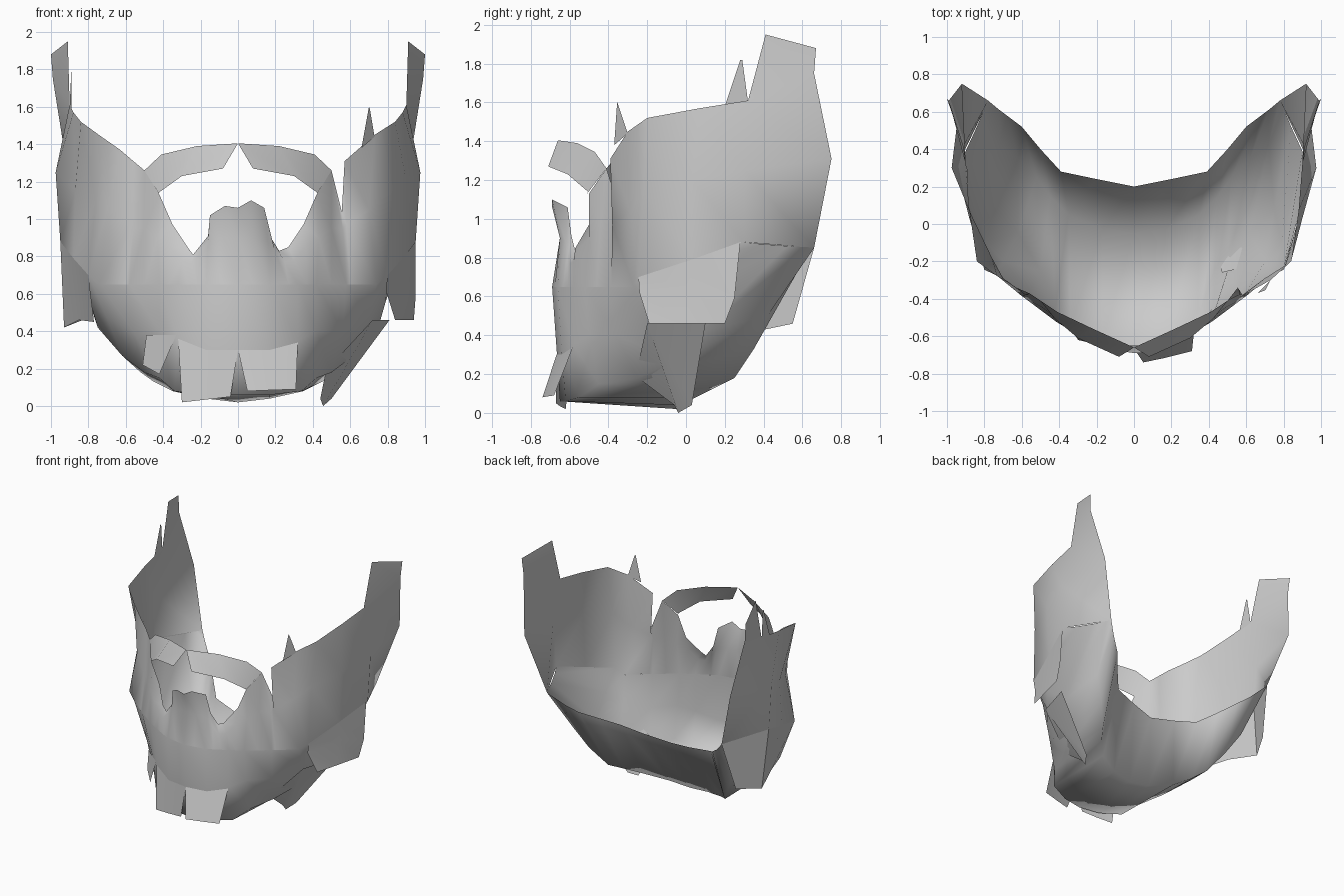
import bpy, bmesh


def flip(pts):
    return [(-x, y, z) for x, y, z in pts]


def both(half):
    """Half profile starting on the centre line -> full profile."""
    return flip(half[:0:-1]) + half


def sheet(name, *grids):
    """Thin smooth surface lofted through one or more grids of points, welded."""
    bm = bmesh.new()
    for rows in grids:
        g = [[bm.verts.new(p) for p in r] for r in rows]
        for a, b in zip(g, g[1:]):
            for i in range(len(a) - 1):
                bm.faces.new((a[i], b[i], b[i + 1], a[i + 1]))
    bmesh.ops.remove_doubles(bm, verts=bm.verts, dist=0.001)
    bmesh.ops.recalc_face_normals(bm, faces=bm.faces)
    me = bpy.data.meshes.new(name)
    bm.to_mesh(me)
    bm.free()
    ob = bpy.data.objects.new(name, me)
    bpy.context.collection.objects.link(ob)
    bpy.ops.object.select_all(action='DESELECT')
    bpy.context.view_layer.objects.active = ob
    ob.select_set(True)
    bpy.ops.object.shade_smooth_by_angle(angle=2.4)
    return ob


# Jaw and neck: from cheek fold, under the chin, up to the rear rim
fold = [(0, -.69, .65), (.17, -.66, .65), (.32, -.58, .65), (.42, -.52, .65),
        (.58, -.4, .65), (.74, -.27, .65), (.8, -.245, .7), (.95, .3, .88)]
lower = [(0, -.665, .3), (.17, -.64, .3), (.32, -.58, .35), (.42, -.5, .4),
         (.56, -.36, .4), (.7, -.2, .47), (.79, -.1, .56), (.9, .39, .87)]
edge = [(0, -.65, .06), (.17, -.62, .06), (.34, -.55, .08), (.42, -.45, .15),
        (.5, -.25, .18), (.62, -.05, .27), (.75, .08, .42), (.84, .52, .86)]
under = [(0, -.05, .02), (.17, -.03, .04), (.35, .05, .08), (.45, .15, .13),
         (.52, .25, .18), (.62, .35, .33), (.72, .42, .5), (.8, .62, .855)]
rim = [(0, .2, .48), (.2, .24, .51), (.39, .28, .55), (.5, .4, .62),
       (.6, .52, .69), (.68, .58, .75), (.72, .61, .79), (.78, .66, .85)]
jaw = [both(r) for r in (fold, lower, edge, under, rim)]

# Chin patch below the lip
top = [(-.27, -.57, .85), (-.24, -.57, .81), (-.16, -.6, .91), (-.15, -.62, 1.02),
       (0, -.69, 1.06), (.07, -.69, 1.1), (.14, -.61, 1.06), (.17, -.59, .91), (.22, -.57, .83), (.27, -.57, .85)]
top.insert(4, (-.07, -.68, 1.07))
inner = [(0, -.65, .9), (.08, -.65, .9), (.16, -.62, .88), (.2, -.61, .82), (.25, -.6, .77), (.3, -.58, .78)]
base = [(0, -.69, .65), (.08, -.676, .65), (.17, -.66, .65), (.22, -.634, .65), (.27, -.607, .65), (.32, -.58, .65)]
chin = [top, both(inner), both(base)]

# Cheeks, notched on the right side only
front = [(.27, -.57, .85), (.35, -.5, .97), (.42, -.5, 1.13), (.5, -.41, 1.26)]
end = [(.84, -.2, 1.52)]
mid = [(.3, -.58, .78), (.36, -.55, .85), (.43, -.5, .9), (.5, -.44, .95),
       (.56, -.38, .95), (.58, -.38, .97), (.7, -.29, 1.05)]
low = [(.32, -.58, .65), (.37, -.55, .65), (.42, -.52, .65), (.5, -.46, .65),
       (.58, -.4, .65), (.6, -.385, .65), (.74, -.27, .65), (.8, -.245, .7)]
notch = [(.555, -.34, 1.04), (.57, -.39, 1.31), (.73, -.3, 1.45)]
plain = [(.56, -.37, 1.31), (.63, -.34, 1.37), (.73, -.28, 1.44)]
mid_right, mid_left = (.81, -.22, 1.15), (.76, -.18, 1.1)
cheeks = [[front + notch + end, mid + [mid_right], low],
          [flip(front + plain + end), flip(mid + [mid_left]), flip(low)]]

# Sideburns (the left one is dented) with upright ear tabs
panels = []
for f, m, belly in ((list, mid_right, (.9, .03, 1.2)), (flip, mid_left, (.87, .05, 1.15))):
    panels.append([
        f([(.84, -.2, 1.52), (.88, .07, 1.57), (.9, .32, 1.61), (.99, .66, 1.75)]),
        f([m, belly, (.975, .3, 1.25), (.92, .75, 1.31)]),
        f([(.8, -.245, .7), (.88, .03, .79), (.95, .3, .88), (.78, .66, .85)])])
    panels.append([f([(.91, .41, 1.95), (1, .67, 1.88)]),
                   f([(.9, .32, 1.61), (.99, .66, 1.75)])])
sheet("beard_body", jaw, chin, *cheeks, *panels)

# Pointed tufts on the upper edge
sheet("right_cheek_spike", [[(.66, -.37, 1.38), (.73, -.3, 1.44)],
                            [(.7, -.355, 1.6), (.705, -.35, 1.59)]])
sheet("left_sideburn_spike", [[(-.89, .2, 1.58), (-.9, .32, 1.6)],
                              [(-.89, .28, 1.82), (-.89, .29, 1.82)]])

# Moustache: two tapering strips
m_top = [(0, -.66, 1.405), (.22, -.56, 1.39), (.41, -.47, 1.345), (.5, -.41, 1.26)]
m_low = [(.08, -.71, 1.27), (.3, -.61, 1.23), (.425, -.505, 1.14), (.42, -.51, 1.13)]
sheet("right_moustache", [m_top, m_low])
sheet("left_moustache", [flip(m_top), flip(m_low)])

# Hanging flaps along the lower edge
sheet("right_sideburn_flap", [[(.8, -.245, .7), (.88, .03, .79), (.95, .28, .88)],
                              [(.79, -.24, .62), (.89, .02, .65), (.95, .25, .59)],
                              [(.84, -.19, .46), (.89, 0, .46), (.94, .2, .46)]])
sheet("left_sideburn_flap", [[(-.95, .3, .88), (-.78, .66, .85)],
                             [(-.93, .36, .42), (-.83, .55, .46)]])
sheet("left_jaw_side", [[(-.8, -.245, .7), (-.88, .03, .79), (-.95, .3, .88)],
                        [(-.77, -.1, .45), (-.85, .12, .46), (-.93, .36, .42)]])
sheet("right_jaw_flap", [[(.47, -.26, .19), (.72, -.2, .46), (.81, .1, .46)],
                         [(.44, -.06, .04), (.455, -.04, 0), (.5, .03, .04)]])
sheet("left_jaw_flap", [[(-.49, -.44, .38), (-.33, -.575, .38)],
                        [(-.51, -.43, .22), (-.42, -.52, .17)]])
sheet("right_chin_tab", [[(0, -.667, .3), (.17, -.642, .3), (.32, -.582, .34)],
                         [(.05, -.74, .08), (.17, -.715, .085), (.31, -.68, .09)]])
sheet("left_chin_tab", [[(-.32, -.582, .36), (-.17, -.642, .3), (0, -.667, .3)],
                        [(-.3, -.62, .02), (-.17, -.65, .035), (-.04, -.67, .05)]])
